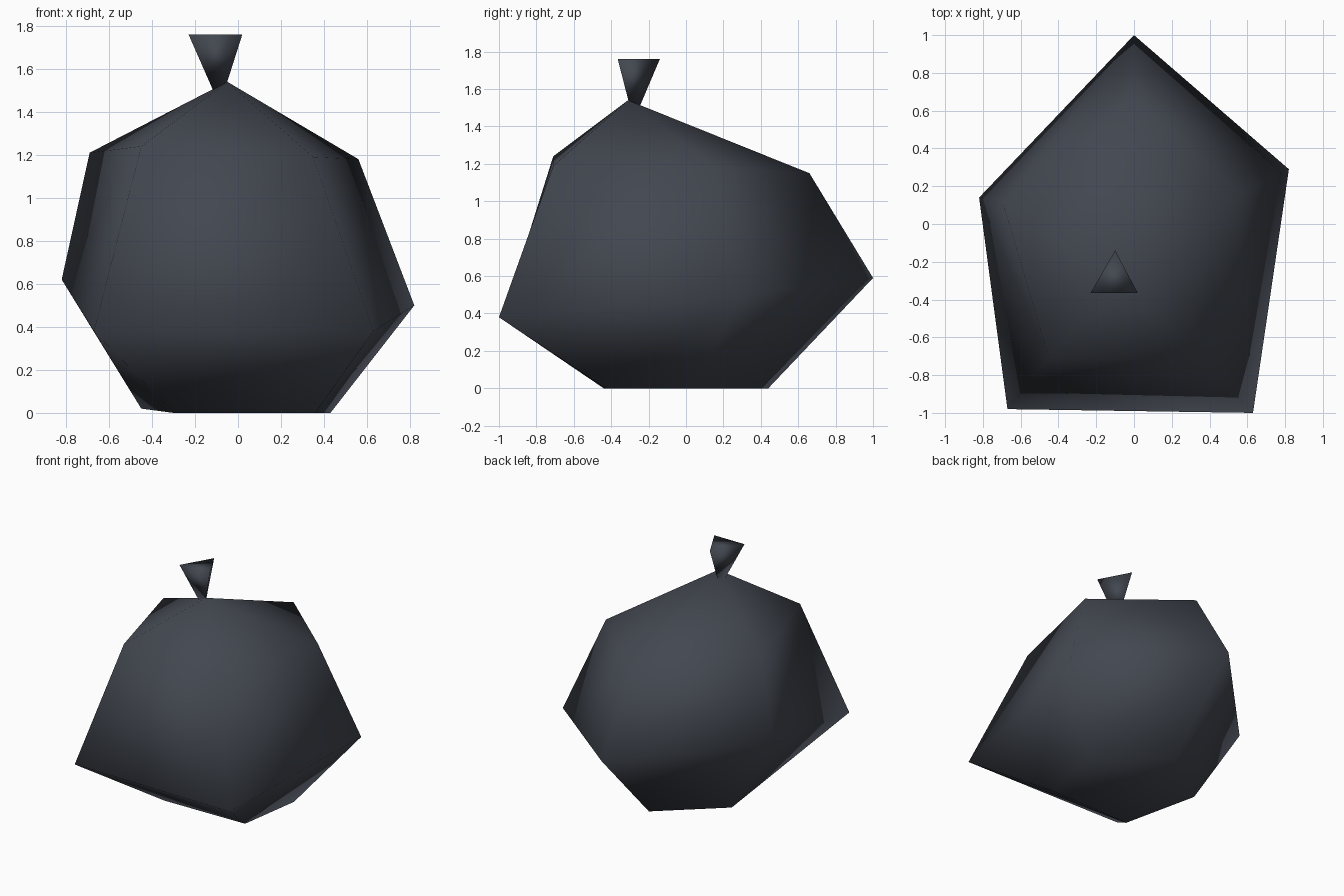
import bpy, bmesh

if "Cube" in bpy.data.objects:
    bpy.data.objects.remove(bpy.data.objects["Cube"])

bag_mat = bpy.data.materials.new("dark slate plastic")
bag_mat.diffuse_color = (0.055, 0.063, 0.08, 1)
bag_mat.use_nodes = True
bag_mat.node_tree.nodes["Principled BSDF"].inputs["Base Color"].default_value = bag_mat.diffuse_color


def loft(name, rings, tip=None):
    """Bridge rings of equal point count, cap the ends, smooth-shade."""
    bm = bmesh.new()
    loops = [[bm.verts.new(p) for p in ring] for ring in rings]
    n = len(loops[0])
    for low, high in zip(loops, loops[1:]):
        for i in range(n):
            j = (i + 1) % n
            bm.faces.new((low[i], low[j], high[j], high[i]))
    bm.faces.new(loops[0])
    if tip:
        t = bm.verts.new(tip)
        for i in range(n):
            bm.faces.new((loops[-1][i], loops[-1][(i + 1) % n], t))
    bmesh.ops.recalc_face_normals(bm, faces=bm.faces)
    for f in bm.faces:
        f.smooth = True
    mesh = bpy.data.meshes.new(name)
    bm.to_mesh(mesh)
    bm.free()
    mesh.materials.append(bag_mat)
    obj = bpy.data.objects.new(name, mesh)
    bpy.context.collection.objects.link(obj)
    return obj


# Sack body: irregular five-sided rings (front left, front right, right, back, left)
base = [(-0.30, -0.44, 0), (0.36, -0.43, 0), (0.43, 0.05, 0), (0, 0.44, 0), (-0.45, 0.10, 0.02)]
belly = [(-0.67, -0.98, 0.38), (0.63, -1, 0.38), (0.82, 0.29, 0.50), (0, 1, 0.59), (-0.82, 0.14, 0.62)]
shoulder = [(-0.45, -0.71, 1.24), (0.35, -0.71, 1.19), (0.56, 0.15, 1.18), (0, 0.66, 1.15), (-0.69, 0.10, 1.21)]
loft("sack_body", [base, belly, shoulder], tip=(-0.05, -0.31, 1.54))

# Tied top: upside-down three-sided cone sunk into the sack
top = [(-0.23, -0.365, 1.76), (0.02, -0.365, 1.76), (-0.10, -0.14, 1.76)]
loft("tied_knot", [top], tip=(-0.085, -0.28, 1.43))
